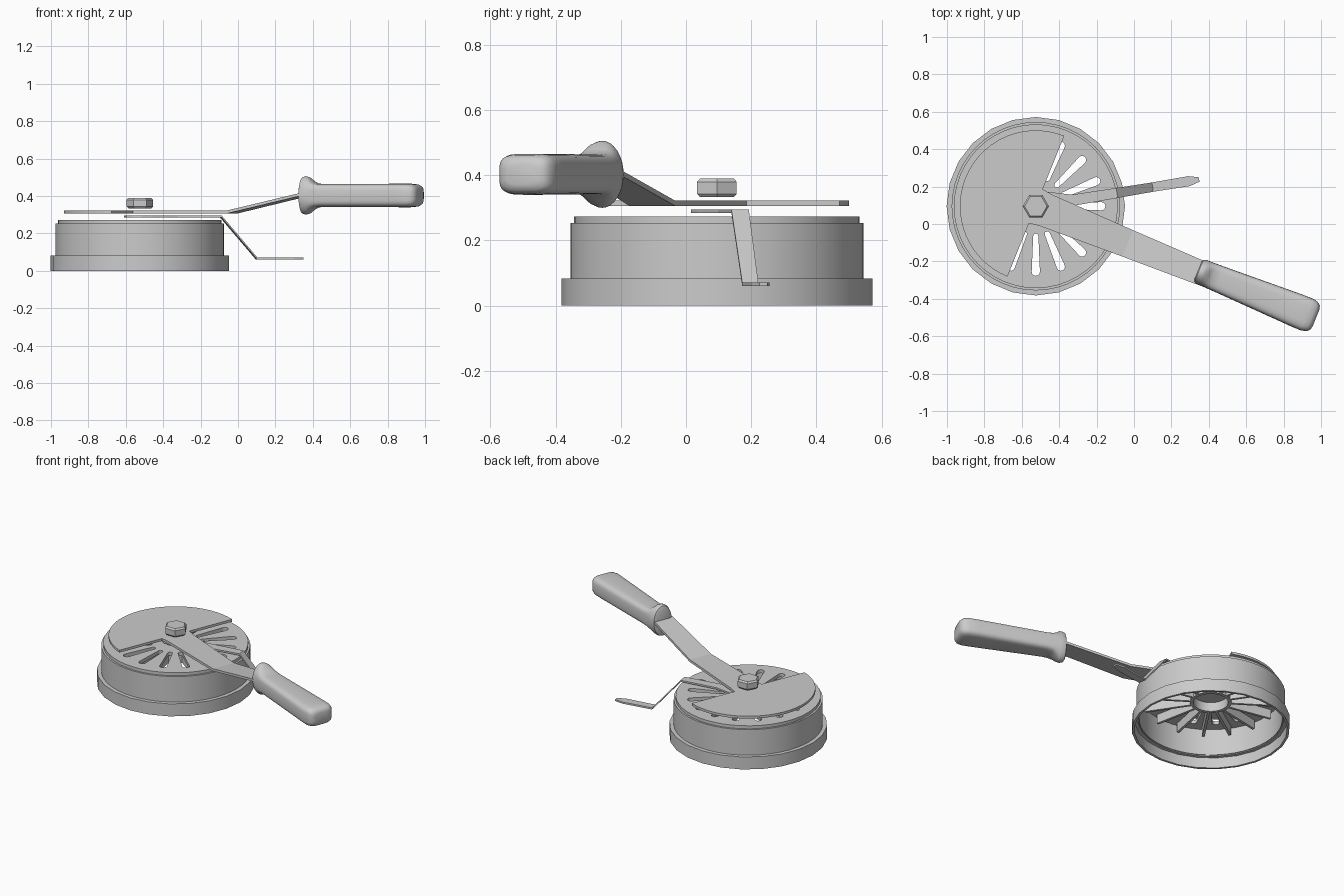
import bpy, bmesh
from math import pi, cos, sin, radians, copysign
from mathutils import Matrix, Vector

default = bpy.data.objects.get("Cube")
if default:
    bpy.data.objects.remove(default, do_unlink=True)

PIVOT = Vector((-0.525, 0.095, 0))
HANDLE_ANGLE = radians(-22)
POINTER_ANGLE = radians(9.3)
SLOTS = 16


def finish(bm, name, angle=0, smooth=None):
    """Turn a bmesh, built around the pivot axis, into an object."""
    bmesh.ops.remove_doubles(bm, verts=bm.verts, dist=0.0002)
    bmesh.ops.recalc_face_normals(bm, faces=bm.faces)
    bm.transform(Matrix.Translation(PIVOT) @ Matrix.Rotation(angle, 4, 'Z'))
    mesh = bpy.data.meshes.new(name)
    bm.to_mesh(mesh)
    bm.free()
    obj = bpy.data.objects.new(name, mesh)
    bpy.context.collection.objects.link(obj)
    bpy.ops.object.select_all(action='DESELECT')
    obj.select_set(True)
    bpy.context.view_layer.objects.active = obj
    if smooth:
        bpy.ops.object.shade_smooth_by_angle(angle=radians(smooth))
    return obj


def lathe(name, profile, sides, closed=True, smooth=20):
    bm = bmesh.new()
    verts = [bm.verts.new((r, 0, z)) for r, z in profile]
    pairs = list(zip(verts, verts[1:]))
    if closed:
        pairs.append((verts[-1], verts[0]))
    edges = [bm.edges.new(p) for p in pairs]
    bmesh.ops.spin(bm, geom=verts + edges, cent=(0, 0, 0), axis=(0, 0, 1),
                   angle=2 * pi, steps=sides, use_merge=False)
    return finish(bm, name, smooth=smooth)


def prism(bm, outline, z0, z1, angle=0):
    """Extrude a flat outline between two heights."""
    rot = Matrix.Rotation(angle, 4, 'Z')
    face = bm.faces.new([bm.verts.new(rot @ Vector((x, y, z0))) for x, y in outline])
    top = bmesh.ops.extrude_face_region(bm, geom=[face])["geom"]
    bmesh.ops.translate(bm, vec=(0, 0, z1 - z0),
                        verts=[v for v in top if isinstance(v, bmesh.types.BMVert)])


def loft(bm, rings):
    """Skin a row of cross-sections and cap both ends."""
    rows = [[bm.verts.new(p) for p in ring] for ring in rings]
    for a, b in zip(rows, rows[1:]):
        for i in range(len(a)):
            j = (i + 1) % len(a)
            bm.faces.new((a[i], a[j], b[j], b[i]))
    bm.faces.new(rows[0])
    bm.faces.new(rows[-1])


def strap(bm, stations, thick):
    """Bent flat bar; each station is distance, bottom height, half width."""
    loft(bm, [[(u, -w, z), (u, w, z), (u, w, z + thick), (u, -w, z + thick)]
              for u, z, w in stations])


# Hollow base: broad skirt below, narrower wall and stepped rim above
lathe("base_skirt", [(0.477, 0), (0.477, 0.083), (0.44, 0.083), (0.44, 0.07),
                     (0.462, 0.07), (0.462, 0)], 24)
lathe("base_wall", [(0.45, 0.075), (0.45, 0.253), (0.432, 0.253), (0.432, 0.075)], 48)

# Vent plate with radial slots cut through it
plate = lathe("vent_plate", [(0, 0.25), (0.438, 0.25), (0.438, 0.273), (0, 0.273)],
              48, closed=False)
slot = []
for i in range(7):
    a = -pi / 2 + pi * i / 6
    slot.append((0.35 + 0.022 * cos(a), 0.022 * sin(a)))
for i in range(7):
    a = pi / 2 + pi * i / 6
    slot.append((0.16 + 0.014 * cos(a), 0.014 * sin(a)))
bm = bmesh.new()
for i in range(SLOTS):
    prism(bm, slot, 0.2, 0.3, 2 * pi * i / SLOTS)
cutter = finish(bm, "slot_cutter")
cutter.hide_render = True
cut = plate.modifiers.new("slots", 'BOOLEAN')
cut.operation = 'DIFFERENCE'
cut.solver = 'EXACT'
cut.object = cutter
bpy.ops.object.select_all(action='DESELECT')
plate.select_set(True)
bpy.context.view_layer.objects.active = plate
bpy.ops.object.modifier_apply(modifier=cut.name)
bpy.data.objects.remove(cutter, do_unlink=True)

# Radial fins and hub on the underside of the plate
bm = bmesh.new()
for i in range(SLOTS):
    prism(bm, [(0.12, -0.008), (0.41, -0.008), (0.41, 0.008), (0.12, 0.008)],
          0.19, 0.252, 2 * pi * (i + 0.5) / SLOTS)
finish(bm, "under_fins")
lathe("under_hub", [(0.125, 0.19), (0.125, 0.252), (0.105, 0.252), (0.105, 0.19)], 32)

# Half-disc shutter and the cranked arm that turns it
bm = bmesh.new()
half_disc = [(0.406 * cos(a), 0.406 * sin(a))
             for a in (pi / 2 + pi * i / 28 for i in range(29))]
prism(bm, half_disc, 0.306, 0.322)
finish(bm, "shutter", HANDLE_ANGLE)
bm = bmesh.new()
strap(bm, [(0, 0.306, 0.098), (0.06, 0.306, 0.09), (0.53, 0.306, 0.076),
           (0.94, 0.398, 0.066), (1.0, 0.398, 0.06)], 0.016)
finish(bm, "shutter_arm", HANDLE_ANGLE)

# Grip: flared collar, then a flattened body that widens to a rounded end
GRIP = [  # distance, half width, half height, squareness
    (0.932, 0.05, 0.085, 2), (0.938, 0.064, 0.098, 2), (0.955, 0.07, 0.103, 2),
    (0.975, 0.07, 0.098, 2.2), (0.995, 0.07, 0.078, 3), (1.02, 0.071, 0.064, 4),
    (1.06, 0.072, 0.061, 4), (1.5, 0.09, 0.063, 4), (1.56, 0.091, 0.063, 4),
    (1.59, 0.084, 0.059, 4), (1.607, 0.07, 0.049, 3.5), (1.613, 0.05, 0.032, 3)]
rings = []
for u, w, h, power in GRIP:
    ring = []
    for i in range(32):
        c, s = cos(2 * pi * i / 32), sin(2 * pi * i / 32)
        ring.append((u, 0.006 + w * copysign(abs(c) ** (2 / power), c),
                     0.403 + h * copysign(abs(s) ** (2 / power), s)))
    rings.append(ring)
bm = bmesh.new()
loft(bm, rings)
finish(bm, "grip", HANDLE_ANGLE, smooth=40)

# Thin pointer between plate and shutter, bent down beside the base
bm = bmesh.new()
strap(bm, [(-0.08, 0.284, 0.035), (-0.05, 0.284, 0.065), (0, 0.284, 0.08),
           (0.06, 0.284, 0.07), (0.2, 0.284, 0.03), (0.44, 0.284, 0.027),
           (0.633, 0.06, 0.025), (0.83, 0.06, 0.027), (0.885, 0.06, 0.012)], 0.011)
finish(bm, "pointer", POINTER_ANGLE)

# Chamfered hexagonal nut on the pivot
lathe("pivot_nut", [(0, 0.333), (0.06, 0.333), (0.07, 0.343), (0.07, 0.38),
                    (0.06, 0.39), (0, 0.39)], 6, closed=False, smooth=None)
